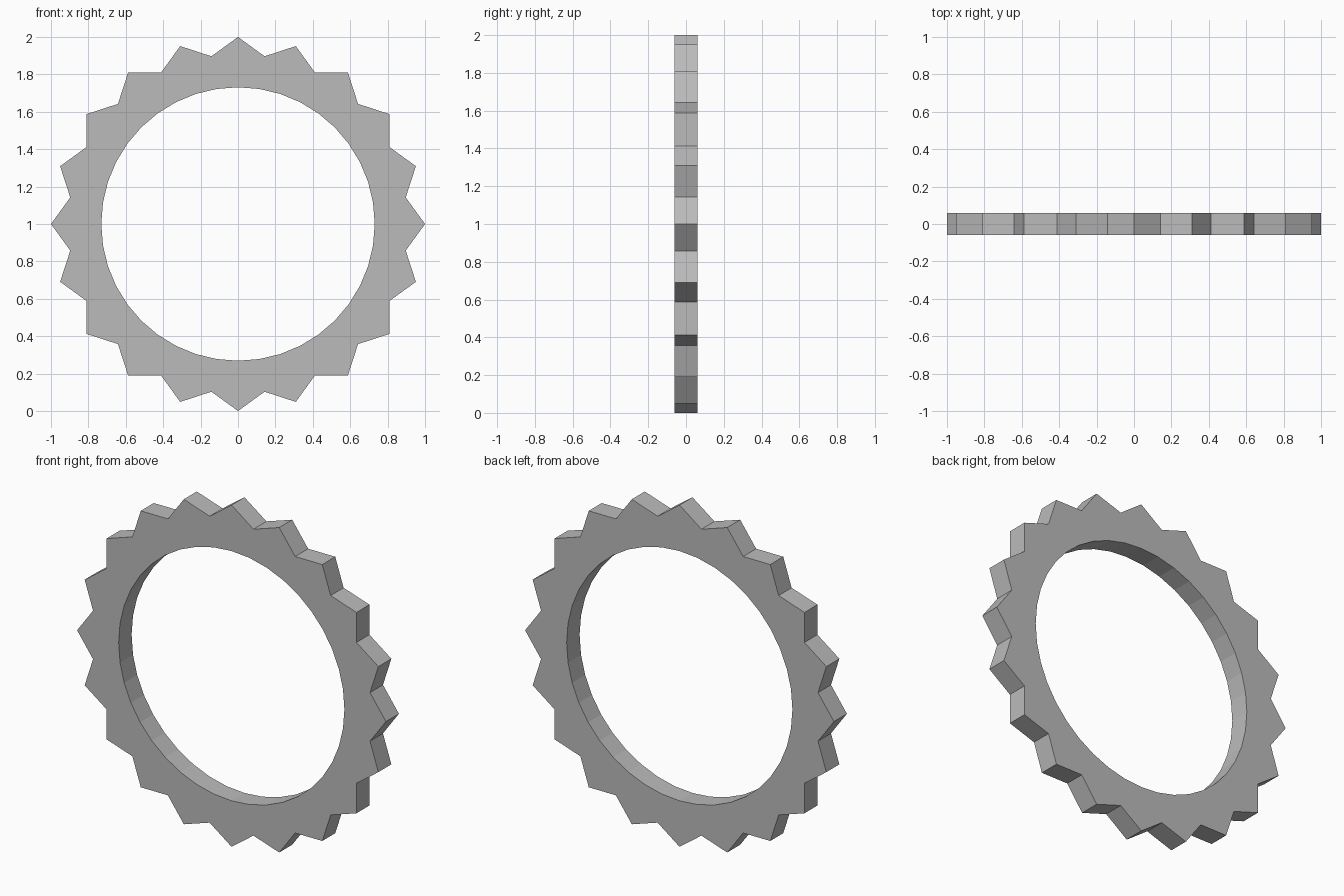
import bpy, bmesh, math

if "Cube" in bpy.data.objects:
    bpy.data.objects.remove(bpy.data.objects["Cube"])

TEETH = 20
TIP_R, HOLE_R = 1.0, 0.731
# Valleys of a regular star: flanks line up with the neighbouring tips
VALLEY_R = math.cos(math.radians(36)) / math.cos(math.radians(27))
HALF_DEPTH, CENTRE_Z = 0.06, 1.0
N = TEETH * 2


def ring(bm, radius_at, y):
    """Closed loop of vertices in the XZ plane at depth y."""
    loop = []
    for i in range(N):
        a = math.pi / 2 + 2 * math.pi * i / N
        r = radius_at(i)
        loop.append(bm.verts.new((r * math.cos(a), y, CENTRE_Z + r * math.sin(a))))
    return loop


def outer_radius(i):
    return VALLEY_R if i % 2 else TIP_R


def hole_radius(i):
    return HOLE_R


bm = bmesh.new()
# Cross-section loops in order: outer front, outer back, hole back, hole front
loops = [ring(bm, outer_radius, -HALF_DEPTH), ring(bm, outer_radius, HALF_DEPTH),
         ring(bm, hole_radius, HALF_DEPTH), ring(bm, hole_radius, -HALF_DEPTH)]

# Toothed rim, back face, hole wall and front face
for k in range(4):
    a, b = loops[k], loops[(k + 1) % 4]
    for i in range(N):
        j = (i + 1) % N
        bm.faces.new((a[i], a[j], b[j], b[i]))
bmesh.ops.recalc_face_normals(bm, faces=bm.faces)

mesh = bpy.data.meshes.new("toothed_ring")
bm.to_mesh(mesh)
bm.free()

# Dark grey
grey = bpy.data.materials.new("dark_grey")
grey.diffuse_color = (0.5, 0.5, 0.5, 1.0)
grey.use_nodes = True
grey.node_tree.nodes["Principled BSDF"].inputs["Base Color"].default_value = grey.diffuse_color
mesh.materials.append(grey)
bpy.context.collection.objects.link(bpy.data.objects.new("toothed_ring", mesh))
